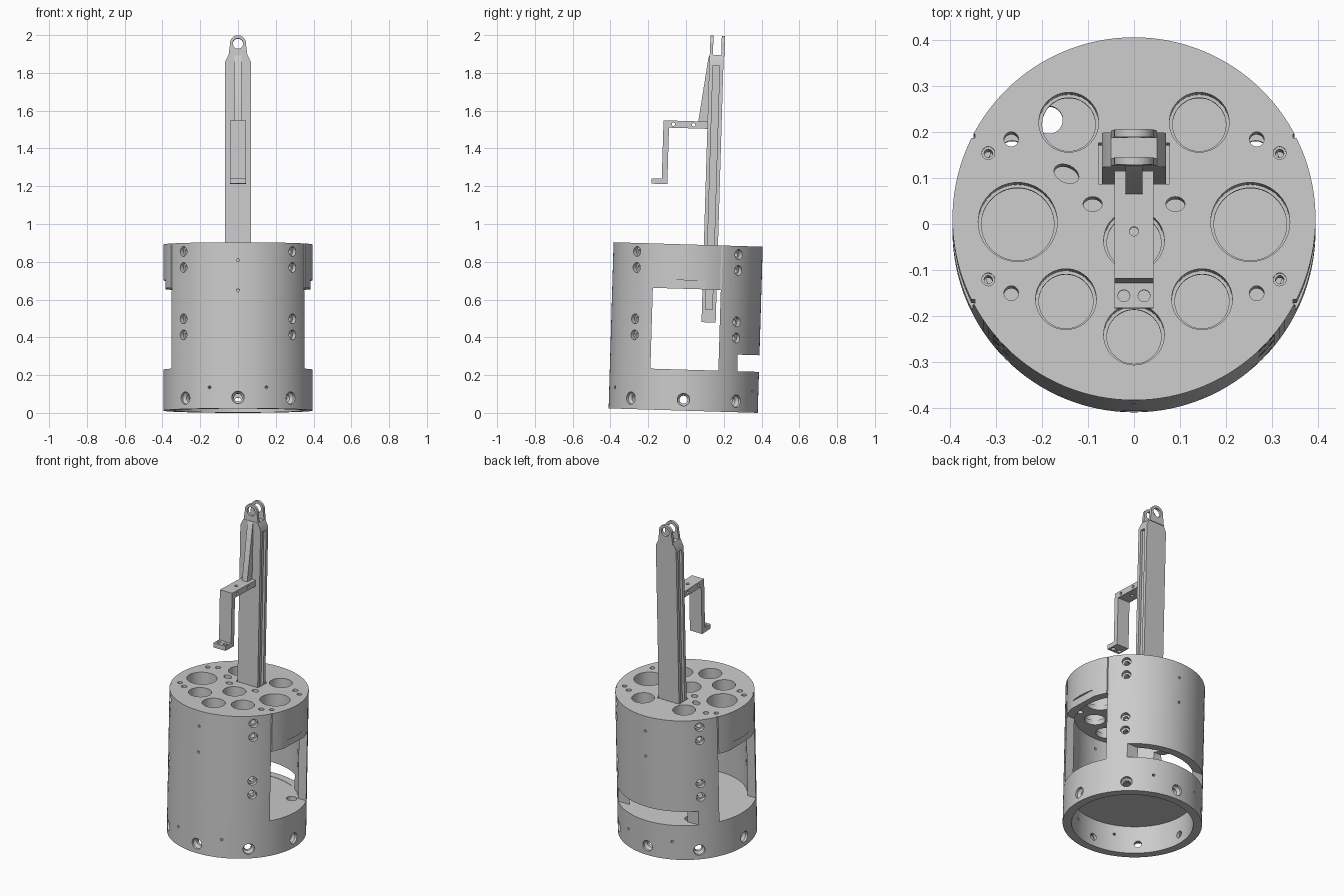
import bpy, bmesh
from math import sin, cos, pi, radians
from mathutils import Matrix, Vector

if "Cube" in bpy.data.objects:
    bpy.data.objects.remove(bpy.data.objects["Cube"])

# whole assembly leans slightly backwards
TILT = Matrix.Translation((0, -0.015, 0.012)) @ Matrix.Rotation(radians(-1.72), 4, 'X')
I = Matrix.Identity(4)


def lathe(bm, prof, m=I, n=32):
    """Closed solid of revolution about z from (radius, height) points."""
    rings = [[bm.verts.new(m @ Vector((r * cos(2 * pi * i / n), r * sin(2 * pi * i / n), z)))
              for i in range(n)] for r, z in prof]
    faces = [bm.faces.new(rings[0][::-1]), bm.faces.new(rings[-1])]
    for a, b in zip(rings, rings[1:]):
        for i in range(n):
            j = (i + 1) % n
            faces.append(bm.faces.new((a[i], a[j], b[j], b[i])))
    bmesh.ops.recalc_face_normals(bm, faces=faces)


def prism(bm, pts, lo, hi, axis):
    """Extrude a 2D outline along x (points are y,z) or y (points are x,z)."""
    def at(p, t):
        return (t, p[0], p[1]) if axis == 'x' else (p[0], t, p[1])
    a = [bm.verts.new(at(p, lo)) for p in pts]
    b = [bm.verts.new(at(p, hi)) for p in pts]
    faces = [bm.faces.new(a), bm.faces.new(b)]
    for i in range(len(pts)):
        j = (i + 1) % len(pts)
        faces.append(bm.faces.new((a[i], a[j], b[j], b[i])))
    bmesh.ops.recalc_face_normals(bm, faces=faces)


def box(bm, x0, x1, y0, y1, z0, z1):
    prism(bm, [(y0, z0), (y1, z0), (y1, z1), (y0, z1)], x0, x1, 'x')


def make(name, bm):
    me = bpy.data.meshes.new(name)
    bm.to_mesh(me)
    bm.free()
    ob = bpy.data.objects.new(name, me)
    bpy.context.collection.objects.link(ob)
    return ob


def cut(ob, bm):
    """Subtract a bmesh from an object and bake the result."""
    tool = make("cutter", bm)
    tool.hide_render = True
    mod = ob.modifiers.new("cut", 'BOOLEAN')
    mod.operation, mod.solver, mod.object = 'DIFFERENCE', 'EXACT', tool
    dg = bpy.context.evaluated_depsgraph_get()
    me = bpy.data.meshes.new_from_object(ob.evaluated_get(dg))
    ob.modifiers.clear()
    ob.data = me
    bpy.data.objects.remove(tool)


def finish(ob):
    ob.matrix_world = TILT
    bpy.ops.object.select_all(action='DESELECT')
    ob.select_set(True)
    bpy.context.view_layer.objects.active = ob
    bpy.ops.object.shade_smooth_by_angle(angle=radians(30))


def radial(a, z):
    d = Vector((sin(a), -cos(a), 0))
    return Matrix.Translation((0, 0, z)) @ d.to_track_quat('Z', 'Y').to_matrix().to_4x4()


# --- drum housing: outer wall, floor and thick top plate in one solid
bm = bmesh.new()
lathe(bm, [(.345, .17), (.345, 0), (.395, 0), (.395, .88)], n=128)
drum = make("drum_housing", bm)

# inner chamber
bm = bmesh.new()
lathe(bm, [(.345, .215), (.345, .69)], n=128)
cut(drum, bm)

# side windows and rear slot
bm = bmesh.new()
box(bm, -.5, .5, -.18, .18, .217, .645)
cut(drum, bm)
bm = bmesh.new()
box(bm, -.28, .28, .28, .5, .217, .305)
cut(drum, bm)

# stepped lip above each window and seams beside the plate
bm = bmesh.new()
for x0, x1 in ((.383, .5), (-.5, -.383)):
    box(bm, x0, x1, -.174, .174, .63, .69)
for x0, x1 in ((.346, .5), (-.5, -.346)):
    for y in (-.18, .18):
        box(bm, x0, x1, y - .004, y + .004, .63, .9)
cut(drum, bm)

# radial screw holes
bm = bmesh.new()
for k in range(8):
    lathe(bm, [(.021, .33), (.021, .365), (.033, .38), (.033, .42)], radial(k * pi / 4, .058), 24)
for base in (0, pi):
    for s in (-1, 1):
        lathe(bm, [(.008, .33), (.008, .42)], radial(base + s * pi / 8, .112), 12)
        for z in (.835, .75, .478, .393):
            lathe(bm, [(.015, .33), (.015, .37), (.026, .37), (.026, .42)],
                  radial(base + s * radians(47), z), 24)
    for z in (.785, .625):
        lathe(bm, [(.008, .33), (.008, .42)], radial(base, z), 12)
cut(drum, bm)

# openings in the top plate
bm = bmesh.new()
T = Matrix.Translation
wells = [(s * x, y, r) for s in (-1, 1)
         for x, y, r in ((.253, -.007, .086), (.142, .21, .065), (.148, -.175, .066))]
for x, y, r in wells + [(0, -.252, .066), (0, -.047, .066)]:
    lathe(bm, [(r - .007, .67), (r - .007, .72), (r, .72), (r, .9)], T((x, y, 0)), 48)
for s in (-1, 1):
    for y in (.173, -.162):
        lathe(bm, [(.016, .67), (.016, .9)], T((s * .267, y, 0)), 24)
    for y in (.143, -.132):
        lathe(bm, [(.009, .67), (.009, .86), (.014, .86), (.014, .9)], T((s * .317, y, 0)), 24)
    lathe(bm, [(.016, .67), (.016, .9)], T((s * .09, .032, 0)) @ Matrix.Diagonal((1.3, 1, 1, 1)), 24)
lathe(bm, [(.019, .67), (.019, .9)], T((-.147, .098, 0)) @ Matrix.Rotation(radians(-25), 4, 'Z')
      @ Matrix.Diagonal((1.5, 1, 1, 1)), 24)
box(bm, -.077, .077, .076, .165, .67, .9)
# drain holes in the floor
for x, y in ((.265, .16), (-.265, .16), (-.185, .235)):
    lathe(bm, [(.03, .15), (.03, .23)], T((x, y, 0)), 24)
cut(drum, bm)
finish(drum)

# --- mast with grooved sides and chamfered top
bm = bmesh.new()
prism(bm, [(-.07, .471), (.07, .471), (.07, 1.845), (.05, 1.888), (-.05, 1.888), (-.07, 1.845)],
      .083, .158, 'y')
mast = make("mast", bm)
bm = bmesh.new()
for x0, x1 in ((.055, .09), (-.09, -.055)):
    box(bm, x0, x1, .103, .138, .54, 1.83)
cut(mast, bm)
finish(mast)

# --- pair of lifting lugs
for name, y0, y1 in (("front_lug", .085, .101), ("rear_lug", .145, .162)):
    bm = bmesh.new()
    arc = [(.043 * cos(radians(a)), 1.947 + .043 * sin(radians(a))) for a in range(-10, 191, 8)]
    prism(bm, [(-.05, 1.88), (.05, 1.88), (.048, 1.9)] + arc + [(-.048, 1.9)], y0, y1, 'y')
    lug = make(name, bm)
    bm = bmesh.new()
    lathe(bm, [(.027, -.1), (.027, .3)], T((0, 0, 1.947)) @ Matrix.Rotation(-pi / 2, 4, 'X'), 32)
    cut(lug, bm)
    finish(lug)

# --- stepped bracket arm
bm = bmesh.new()
prism(bm, [(.084, 1.533), (-.15, 1.533), (-.15, 1.224), (-.205, 1.224), (-.205, 1.196),
           (-.12, 1.196), (-.12, 1.495), (.084, 1.495)], -.042, .042, 'x')
arm = make("bracket_arm", bm)
bm = bmesh.new()
for x in (-.022, .022):
    lathe(bm, [(.013, 1.1), (.013, 1.25)], T((x, -.178, 0)), 24)
cut(arm, bm)
bm = bmesh.new()
for y in (-.097, .01):
    lathe(bm, [(.009, -.1), (.009, .1)], T((0, y, 1.514)) @ Matrix.Rotation(pi / 2, 4, 'Y'), 16)
lathe(bm, [(.01, 1.4), (.01, 1.6)], T((0, -.047, 0)), 16)
cut(arm, bm)
finish(arm)

# --- gusset between arm and mast
bm = bmesh.new()
prism(bm, [(.034, 1.531), (.085, 1.531), (.085, 1.885), (.078, 1.875)], -.018, .018, 'x')
finish(make("gusset", bm))
